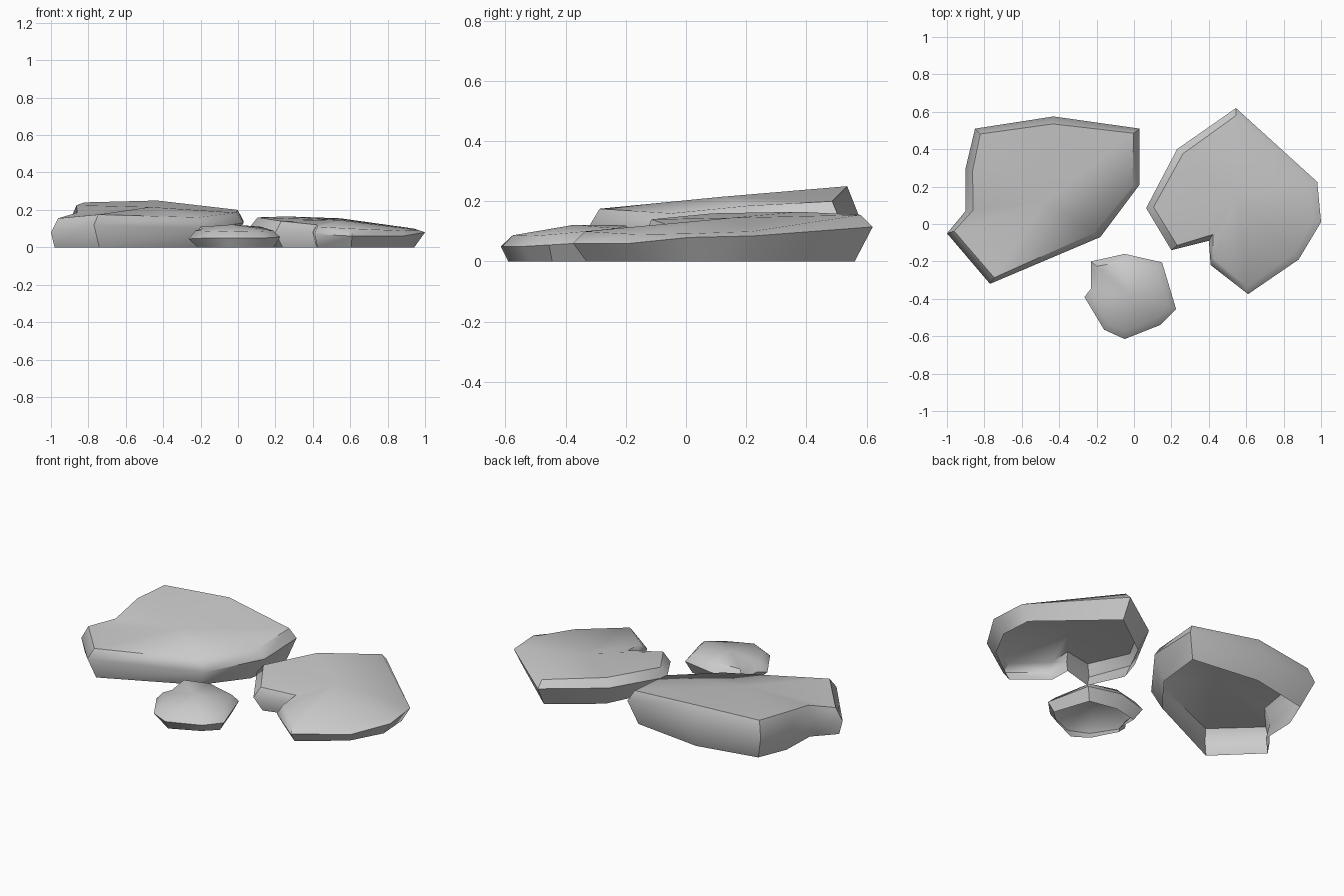
import bpy, bmesh, math
from mathutils import Vector


def rock(name, centre, lip, profile):
    """Open-bottomed slab: ground ring, widest ring, top ring, domed top.
    profile rows: x, y, widest height, top height, inset at the ground."""
    bm = bmesh.new()
    c = Vector(centre)
    rings = [[], [], []]
    for x, y, z_wide, z_top, inset in profile:
        p = Vector((x, y))
        inward = (c.xy - p).normalized()
        foot, rim = p + inward * inset, p + inward * lip
        rings[0].append(bm.verts.new((foot.x, foot.y, 0)))
        rings[1].append(bm.verts.new((x, y, z_wide)))
        rings[2].append(bm.verts.new((rim.x, rim.y, z_top)))
    peak = bm.verts.new(c)
    n = len(profile)
    for i in range(n):
        j = (i + 1) % n
        for low, high in zip(rings, rings[1:]):
            bm.faces.new((low[i], low[j], high[j], high[i]))
        bm.faces.new((rings[2][i], rings[2][j], peak))
    bmesh.ops.recalc_face_normals(bm, faces=bm.faces)
    # make sure the open shell faces outward
    bm.normal_update()
    if sum(f.normal.z for f in peak.link_faces) < 0:
        bmesh.ops.reverse_faces(bm, faces=bm.faces)
    mesh = bpy.data.meshes.new(name)
    bm.to_mesh(mesh)
    bm.free()
    ob = bpy.data.objects.new(name, mesh)
    bpy.context.collection.objects.link(ob)
    bpy.ops.object.select_all(action='DESELECT')
    ob.select_set(True)
    bpy.context.view_layer.objects.active = ob
    bpy.ops.object.shade_smooth_by_angle(angle=math.radians(50))


# large rock, tilted up towards the back
rock("large_rock", (-0.47, 0.12, 0.215), 0.04, [
    (-1.00, -0.05, 0.08, 0.155, 0.02),
    (-0.77, -0.32, 0.12, 0.175, 0.05),
    (-0.18, -0.07, 0.10, 0.16, 0.06),
    (0.03, 0.21, 0.13, 0.185, 0.08),
    (0.03, 0.51, 0.14, 0.20, 0.06),
    (-0.43, 0.575, 0.15, 0.25, 0.05),
    (-0.85, 0.51, 0.15, 0.24, 0.08),
    (-0.90, 0.30, 0.14, 0.225, 0.04),
    (-0.90, 0.07, 0.10, 0.185, 0.03)])

# wide notched rock, sloping down to the right
rock("notched_rock", (0.55, 0.15, 0.145), 0.04, [
    (0.065, 0.085, 0.11, 0.16, 0.08),
    (0.20, -0.14, 0.08, 0.14, 0.05),
    (0.40, -0.09, 0.08, 0.12, 0.04),
    (0.41, -0.22, 0.07, 0.11, 0.04),
    (0.61, -0.375, 0.06, 0.10, 0.045),
    (0.88, -0.19, 0.06, 0.09, 0.05),
    (1.00, 0.01, 0.08, 0.093, 0.06),
    (0.98, 0.225, 0.085, 0.10, 0.05),
    (0.545, 0.62, 0.115, 0.155, 0.06),
    (0.23, 0.40, 0.12, 0.165, 0.06)])

# small rock in front
rock("small_rock", (-0.03, -0.37, 0.122), 0.04, [
    (-0.265, -0.39, 0.045, 0.09, 0.05),
    (-0.16, -0.565, 0.05, 0.085, 0.04),
    (-0.05, -0.615, 0.05, 0.087, 0.025),
    (0.14, -0.54, 0.05, 0.085, 0.035),
    (0.225, -0.455, 0.055, 0.09, 0.035),
    (0.15, -0.205, 0.07, 0.11, 0.04),
    (-0.05, -0.16, 0.075, 0.12, 0.04),
    (-0.23, -0.20, 0.065, 0.11, 0.05),
    (-0.23, -0.345, 0.055, 0.10, 0.04)])
